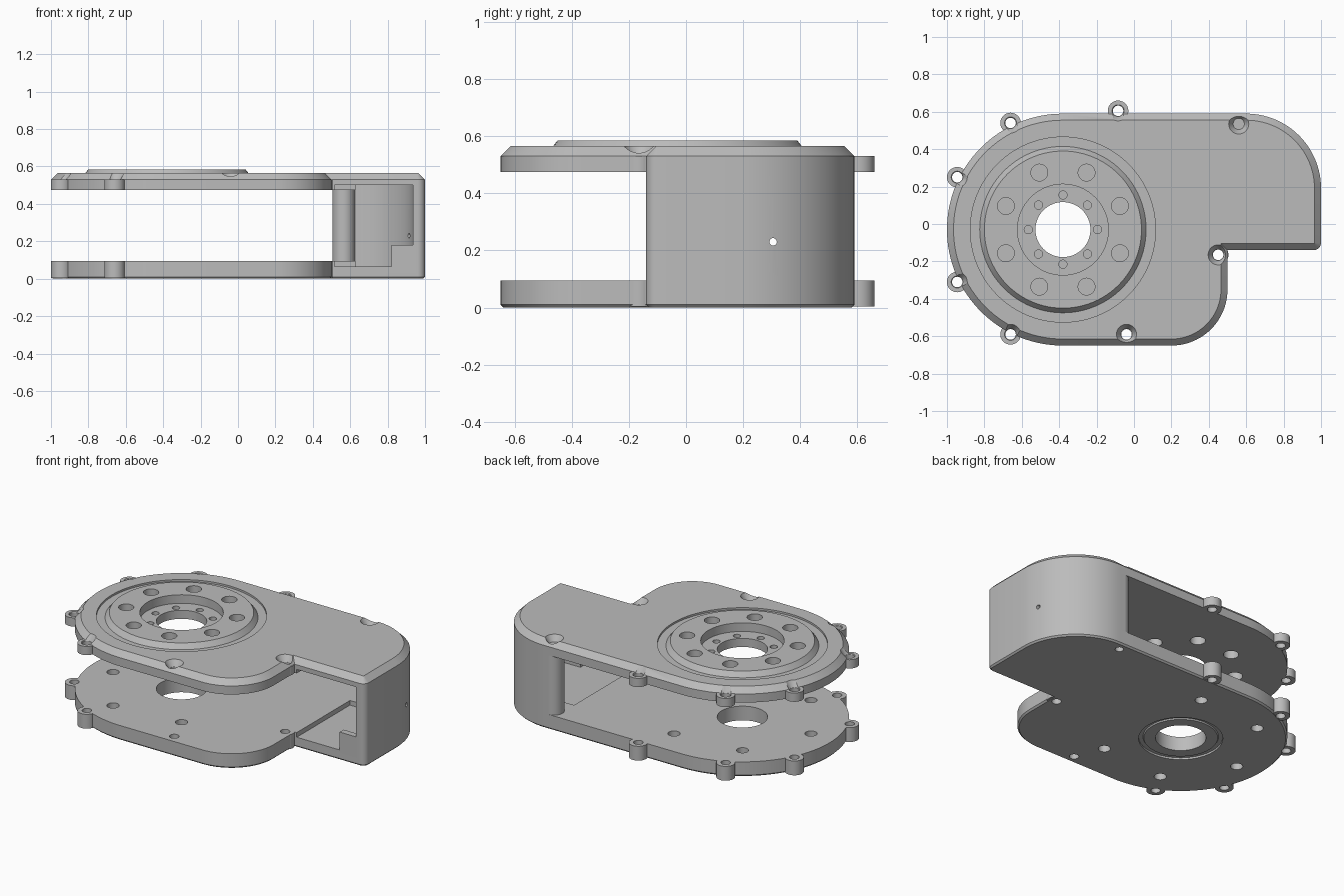
import bpy, bmesh, math

old = bpy.data.objects.get("Cube")
if old:
    bpy.data.objects.remove(old, do_unlink=True)

gray = bpy.data.materials.new("machined gray")
gray.use_nodes = True
gray.diffuse_color = (0.5, 0.5, 0.5, 1)
gray.node_tree.nodes["Principled BSDF"].inputs["Base Color"].default_value = (0.5, 0.5, 0.5, 1)

AXIS = (-0.38, -0.03)          # centre of the round mechanism
BOSSES = [(-0.66, 0.54), (-0.945, 0.25), (-0.945, -0.31), (-0.66, -0.59),
          (-0.04, -0.59), (0.45, -0.165), (-0.085, 0.605)]
CORNER_SCREW = (0.56, 0.535)


def arc(cx, cy, r, a0, a1, n=24):
    angles = [math.radians(a0 + (a1 - a0) * i / n) for i in range(n + 1)]
    return [(cx + r * math.cos(a), cy + r * math.sin(a)) for a in angles]


def outline(i=0.0):
    """Plan outline of the housing, moved inward by i."""
    return (arc(*AXIS, 0.62 - i, 90, 270, 64)
            + arc(0.2, -0.35, 0.3 - i, -90, 0)
            + [(0.5 - i, -0.14 + i)]
            + arc(0.96, -0.1, 0.04 - i, -90, 0, 6)
            + arc(0.6, 0.19, 0.4 - i, 0, 90, 32))


def loft(bm, layers):
    """Closed solid through (points, z) layers."""
    rings = [[bm.verts.new((x, y, z)) for x, y in pts] for pts, z in layers]
    bm.faces.new(rings[0][::-1])
    bm.faces.new(rings[-1])
    for a, b in zip(rings, rings[1:]):
        for k in range(len(a)):
            m = (k + 1) % len(a)
            bm.faces.new((a[k], a[m], b[m], b[k]))


def solid(name, *parts):
    bm = bmesh.new()
    for layers in parts:
        loft(bm, layers)
    bmesh.ops.recalc_face_normals(bm, faces=bm.faces)
    mesh = bpy.data.meshes.new(name)
    bm.to_mesh(mesh)
    bm.free()
    mesh.materials.append(gray)
    ob = bpy.data.objects.new(name, mesh)
    bpy.context.collection.objects.link(ob)
    return ob


def cyl(p, z0, z1, r0, r1=None, n=32):
    r1 = r0 if r1 is None else r1
    return [(arc(*p, r0, 0, 360, n)[:-1], z0), (arc(*p, r1, 0, 360, n)[:-1], z1)]


def ring(radius, count, start):
    return [arc(*AXIS, radius, start + 360 * k / count, 0, 1)[0] for k in range(count)]


def combine(ob, operation, *parts):
    """Join or cut the object with a group of separate solids."""
    tool = solid("tool", *parts)
    tool.hide_render = True
    mod = ob.modifiers.new("combine", "BOOLEAN")
    mod.operation = operation
    mod.solver = "EXACT"
    mod.object = tool
    bpy.context.view_layer.objects.active = ob
    bpy.ops.object.modifier_apply(modifier=mod.name)
    bpy.data.objects.remove(tool, do_unlink=True)


def finish(ob):
    bpy.ops.object.select_all(action="DESELECT")
    ob.select_set(True)
    bpy.context.view_layer.objects.active = ob
    bpy.ops.object.shade_smooth_by_angle(angle=math.radians(25))


# Hollow of the end compartment, shared by both plates
INNER = arc(0.6, 0.19, 0.335, 0, 85, 32)
ROOM = [(0.515, -0.2), (0.935, -0.2)] + INNER + [(0.629, 0.4), (0.515, 0.4)]

# Top cover with chamfered rim, bosses and raised disc
top = solid("top_cover", [(outline(), 0.475), (outline(), 0.53), (outline(0.035), 0.565)])
combine(top, "UNION", *[cyl(p, 0.475, 0.531, 0.055) for p in BOSSES])
combine(top, "DIFFERENCE", cyl(AXIS, 0.553, 0.7, 0.495, n=96),
        *[cyl(p, 0.527, 0.575, 0.03, 0.06) for p in BOSSES + [CORNER_SCREW]])
combine(top, "UNION", cyl(AXIS, 0.54, 0.585, 0.455, 0.42, n=96))
combine(top, "DIFFERENCE", cyl(AXIS, 0.53, 0.7, 0.243, n=64),
        [(ROOM, 0.4), (ROOM, 0.5)],
        *[cyl(p, 0.4, 0.7, 0.028) for p in BOSSES],
        *[cyl(p, 0.4, 0.7, 0.045) for p in ring(0.33, 8, 22.5)])
combine(top, "DIFFERENCE", cyl(AXIS, 0.4, 0.7, 0.147, n=64),
        *[cyl(p, 0.505, 0.7, 0.022, n=20) for p in ring(0.185, 8, 0)])
finish(top)

# Bottom plate with matching bosses
base = solid("bottom_plate", [(outline(0.01), 0), (outline(), 0.01), (outline(), 0.095)])
combine(base, "UNION", *[cyl(p, 0.003, 0.095, 0.055) for p in BOSSES])
mounting = [p for k, p in enumerate(ring(0.46, 6, 65)) if k != 5]
combine(base, "DIFFERENCE", cyl(AXIS, -0.1, 0.012, 0.245, n=64),
        [(ROOM, 0.065), (ROOM, 0.2)],
        *[cyl(p, -0.1, 0.2, 0.028) for p in BOSSES],
        *[cyl(p, -0.1, 0.2, 0.036) for p in mounting],
        cyl(CORNER_SCREW, -0.1, 0.05, 0.025))
combine(base, "DIFFERENCE", cyl(AXIS, -0.1, 0.2, 0.147, n=64))
finish(base)

# Raised collar around the shaft hole underneath
collar = solid("shaft_collar", cyl(AXIS, 0.004, 0.02, 0.215, 0.225, n=64))
combine(collar, "DIFFERENCE", cyl(AXIS, -0.1, 0.2, 0.147, n=64))
finish(collar)

# Curved end wall with a small cable hole
WALL = (arc(0.96, -0.1, 0.04, -90, 0, 6) + arc(0.6, 0.19, 0.4, 0, 90, 32)
        + [(0.565, 0.59), (0.565, 0.525)] + INNER[::-1] + [(0.935, -0.14)])
wall = solid("end_wall", [(WALL, 0.095), (WALL, 0.475)])
hole = solid("cable_hole", cyl((0, 0), 0.7, 1.2, 0.013))
hole.rotation_euler = (0, math.pi / 2, 0)
hole.location = (0, 0.305, 0.23)
hole.hide_render = True
cut = wall.modifiers.new("cable hole", "BOOLEAN")
cut.operation = "DIFFERENCE"
cut.solver = "EXACT"
cut.object = hole
bpy.context.view_layer.objects.active = wall
bpy.ops.object.modifier_apply(modifier=cut.name)
bpy.data.objects.remove(hole, do_unlink=True)
finish(wall)

# Screw column closing the end of the wall
finish(solid("screw_column", cyl((0.565, 0.53), 0.06, 0.505, 0.06, n=48)))

# Stepped tab at the open front
TAB = [(0.82, -0.14), (0.94, -0.14), (0.94, -0.1), (0.82, -0.1)]
finish(solid("front_tab", [(TAB, 0.06), (TAB, 0.18)]))
